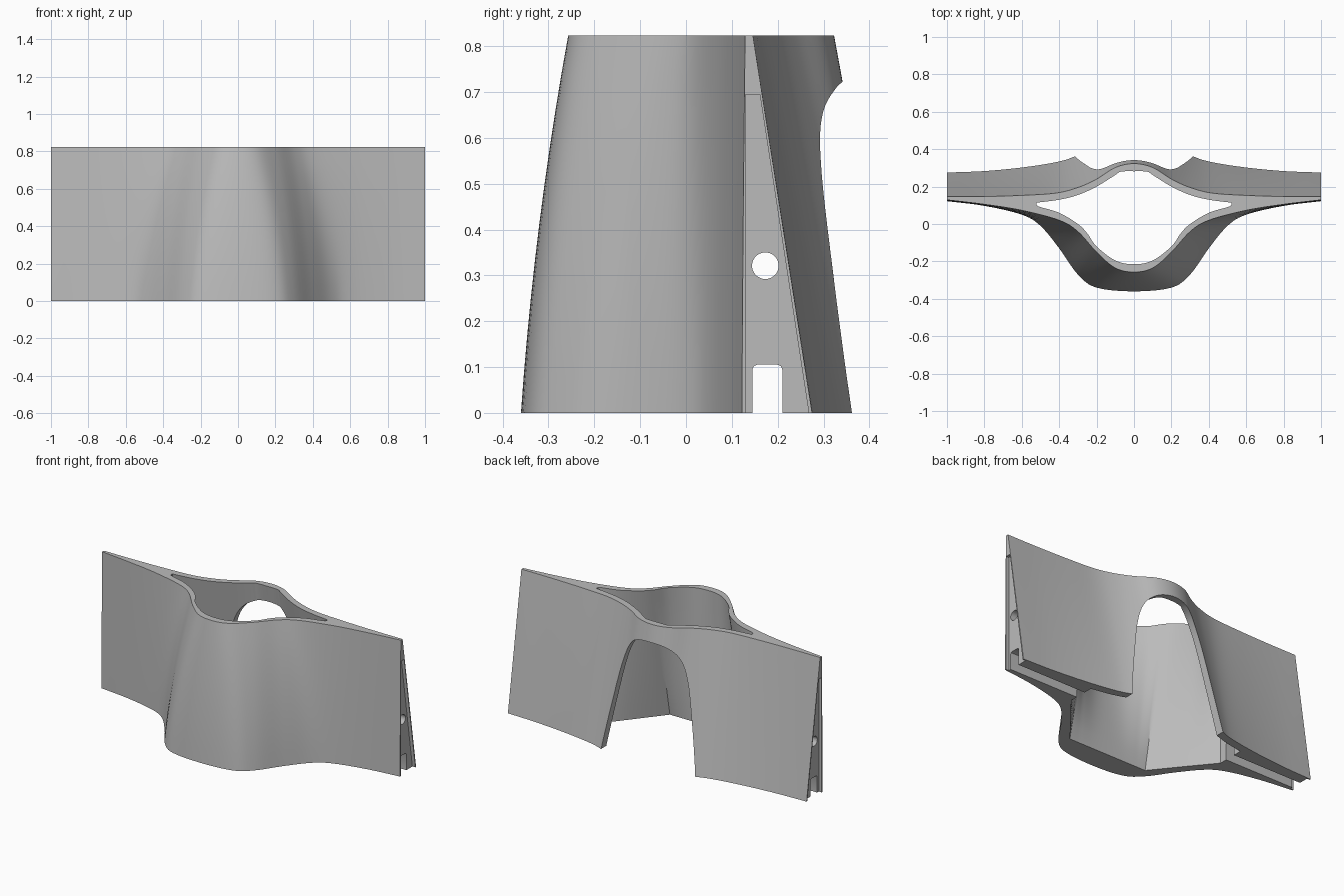
import bpy, bmesh, math
from mathutils import Vector

if "Cube" in bpy.data.objects:
    bpy.data.objects.remove(bpy.data.objects["Cube"])

H = 0.823

grey = bpy.data.materials.new("plain grey")
grey.use_nodes = True
grey.diffuse_color = (0.5, 0.5, 0.5, 1)
grey.node_tree.nodes["Principled BSDF"].inputs["Base Color"].default_value = (0.5, 0.5, 0.5, 1)


def smooth(points, steps=6):
    """Curve through the points of a half profile that starts on the centre line."""
    p = [Vector(q) for q in points]
    p = [Vector((-p[1].x, p[1].y))] + p + [p[-1] * 2 - p[-2]]
    out = []
    for a, b, c, d in zip(p, p[1:], p[2:], p[3:]):
        for i in range(steps):
            t = i / steps
            out.append(0.5 * (2 * b + (c - a) * t + (2 * a - 5 * b + 4 * c - d) * t ** 2
                              + (3 * b - a - 3 * c + d) * t ** 3))
    return out + [p[-2]]


def ring(front, back):
    """Closed, mirrored outline from the front and back half profiles."""
    half = front + back[::-1]
    return half + [Vector((-q.x, q.y)) for q in half[-2:0:-1]]


def loft(name, rings):
    bm = bmesh.new()
    loops = [[bm.verts.new((q.x, q.y, z)) for q in r] for r, z in rings]
    n = len(loops[0])
    for lo, hi in zip(loops, loops[1:]):
        for i in range(n):
            j = (i + 1) % n
            bm.faces.new((lo[i], lo[j], hi[j], hi[i]))
    bm.faces.new(loops[0][::-1])
    bm.faces.new(loops[-1])
    return finish(name, bm)


def prism(name, outline, axis, start, end):
    """Extrude an outline along x or y."""
    place = (lambda u, v, w: (w, u, v)) if axis == "x" else (lambda u, v, w: (u, w, v))
    bm = bmesh.new()
    face = bm.faces.new([bm.verts.new(place(u, v, start)) for u, v in outline])
    new = bmesh.ops.extrude_face_region(bm, geom=[face])["geom"]
    bmesh.ops.translate(bm, vec=place(0, 0, end - start),
                        verts=[g for g in new if isinstance(g, bmesh.types.BMVert)])
    return finish(name, bm)


def finish(name, bm):
    bmesh.ops.recalc_face_normals(bm, faces=bm.faces)
    mesh = bpy.data.meshes.new(name)
    bm.to_mesh(mesh)
    bm.free()
    mesh.materials.append(grey)
    obj = bpy.data.objects.new(name, mesh)
    bpy.context.collection.objects.link(obj)
    return obj


def cut(body, cutter):
    cutter.hide_render = True
    mod = body.modifiers.new("cut", "BOOLEAN")
    mod.operation, mod.solver, mod.object = "DIFFERENCE", "EXACT", cutter
    bpy.context.view_layer.objects.active = body
    bpy.ops.object.modifier_apply(modifier=mod.name)
    bpy.data.objects.remove(cutter)


def mix(a, b, t):
    return [p.lerp(q, t) for p, q in zip(a, b)]


# Winged shell: bulging front, leaning back
front_low = smooth([(0, -.36), (.2, -.34), (.3, -.27), (.4, -.13), (.5, -.01), (.6, .05), (.8, .097), (1, .122)])
front_top = smooth([(0, -.257), (.1, -.235), (.2, -.15), (.3, -.04), (.4, .02), (.6, .073), (.8, .105), (1, .129)])
back_low = smooth([(0, .475), (.1, .46), (.2, .42), (.32, .36), (.42, .33), (.6, .302), (.8, .283), (1, .275)])
back_top = smooth([(0, .323), (.1, .302), (.2, .24), (.3, .195), (.42, .165), (.6, .153), (.8, .147), (1, .146)])
levels = [i / 10 for i in range(11)]
shell = loft("winged_shell", [
    (ring(mix(front_low, front_top, .55 * t + .45 * t * t), mix(back_low, back_top, t)), H * t)
    for t in levels])

# Hollow core: straight-sided at the bottom, rounded at the top
core_low = [Vector(p) for p in [(0, -.22), (.1, -.22), (.2, -.22), (.262, -.22),
                                (.32, -.147), (.41, -.035), (.49, .063), (.52, .1)]]
core_top = [(0, -.215), (.1, -.195), (.2, -.12), (.25, -.05), (.3, .0), (.4, .06), (.5, .09), (.52, .1)]
core_low = [a.lerp(b, i / 6) for a, b in zip(core_low, core_low[1:]) for i in range(6)] + [core_low[-1]]
core_top = smooth(core_top)
rear_low = smooth([(0, .42), (.07, .41), (.1, .405), (.2, .37), (.3, .318), (.4, .285), (.52, .262)])
rear_top = smooth([(0, .282), (.07, .28), (.1, .262), (.2, .2), (.3, .155), (.4, .13), (.52, .114)])
rings = [(ring(mix(core_low, core_top, t), mix(rear_low, rear_top, t)), H * t) for t in levels]
rings = [(rings[0][0], -.03)] + rings + [(rings[-1][0], H + .03)]
cut(shell, loft("core_cutter", rings))

# Tall arch through the back wall
arch = smooth([(0, .722), (.1, .705), (.17, .645), (.22, .52), (.265, .3), (.3, .1), (.323, -.05)])
arch = arch + [Vector((-p.x, p.y)) for p in arch[:0:-1]]
cut(shell, prism("arch_cutter", arch, "y", .13, .8))

# Shallow wedge recess on each wing end
wedge = [(.13, -.02), (.13, .695), (.161, .695), (.271, -.02)]
for side in (-1, 1):
    cut(shell, prism("recess_cutter", wedge, "x", side * .98, side * 1.1))

# Cable slot along the bottom and round passage through both wings
slot = [(.145, -.03), (.145, .095), (.148, .102), (.155, .105),
        (.2, .105), (.207, .102), (.21, .095), (.21, -.03)]
turn = [math.tau * i / 32 for i in range(32)]
hole = [(.173 + .029 * math.cos(a), .321 + .029 * math.sin(a)) for a in turn]
for side in (-1, 1):
    for outline in (slot, hole):
        cut(shell, prism("passage_cutter", outline, "x", side * .45, side * 1.1))

# Smooth curved walls with crisp edges
bpy.ops.object.select_all(action="DESELECT")
shell.select_set(True)
bpy.context.view_layer.objects.active = shell
bpy.ops.object.shade_smooth_by_angle(angle=math.radians(30))
